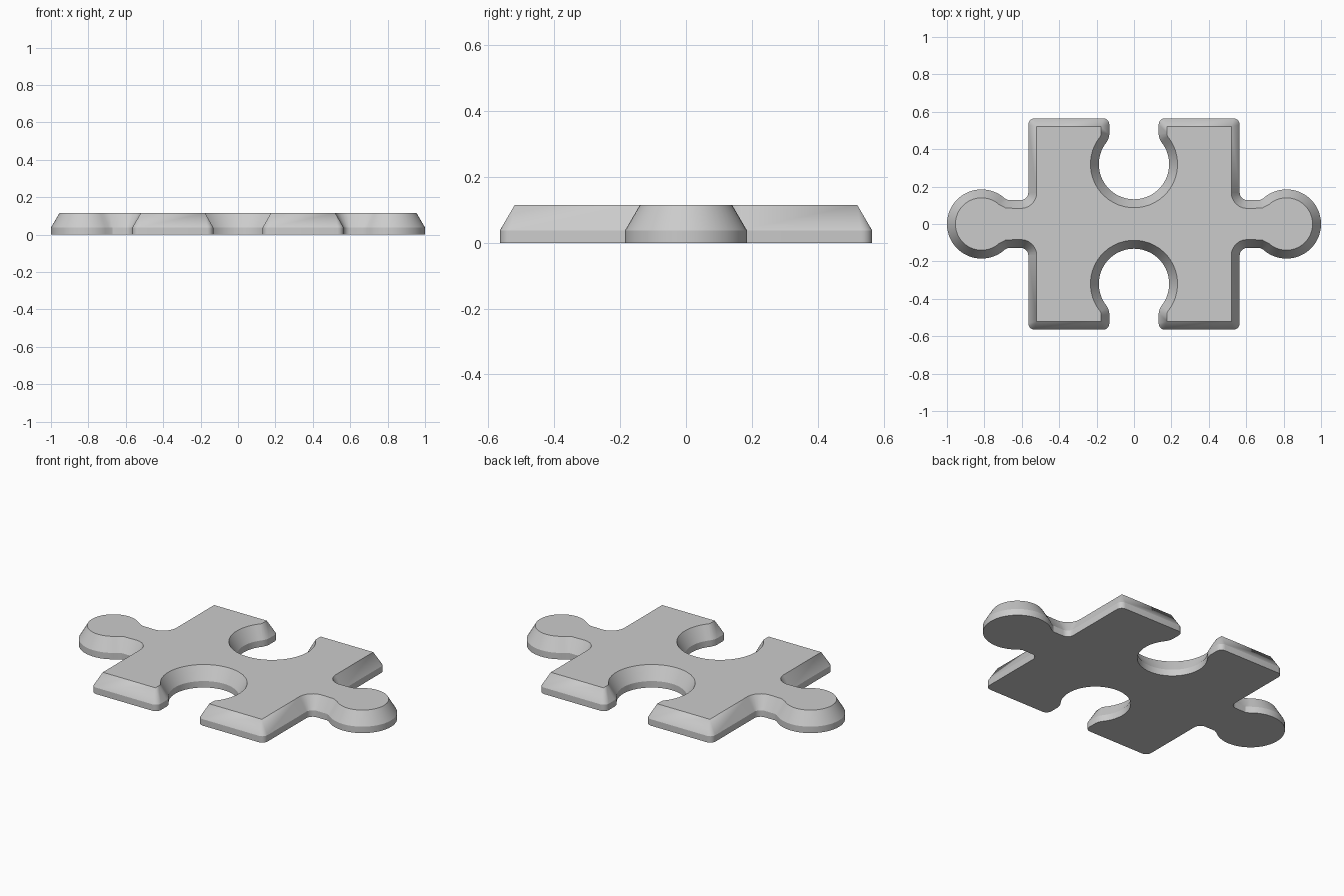
import bpy, bmesh
from math import sin, cos, radians

if "Cube" in bpy.data.objects:
    bpy.data.objects.remove(bpy.data.objects["Cube"])

INSET, Z_RIM, Z_TOP = 0.045, 0.038, 0.115

# Each outline entry pairs a wall point with its inset partner on the top face
pairs = []


def arc(cx, cy, r, r_top, a0, a1, steps):
    for i in range(steps + 1):
        a = radians(a0 + (a1 - a0) * i / steps)
        c, s = cos(a), sin(a)
        pairs.append(((cx + r * c, cy + r * s), (cx + r_top * c, cy + r_top * s)))


# Quarter outline: socket, mouth corner, body corner, neck fillet, tab
arc(0, 0.32, 0.188, 0.188 + INSET, -90, 39, 18)
pairs.append(((0.136, 0.458), (0.176, 0.475)))
pairs.append(((0.132, 0.478), (0.176, 0.488)))
arc(0.165, 0.532, 0.033, 0, 180, 90, 5)
arc(0.532, 0.532, 0.033, 0, 90, 0, 5)
arc(0.605, 0.168, 0.04, 0.04 + INSET, 180, 270, 6)
pairs.append(((0.672, 0.128), (0.685, 0.085)))
arc(0.815, 0, 0.185, 0.185 - INSET, 132, 0, 18)

# Inset sharp convex corners diagonally so the top corners stay square
CORNERS = [((0.165, 0.532), (0.176, 0.52)), ((0.532, 0.532), (0.52, 0.52))]
for i, (o, t) in enumerate(pairs):
    for src, dst in CORNERS:
        if abs(t[0] - src[0]) < 1e-5 and abs(t[1] - src[1]) < 1e-5:
            pairs[i] = (o, dst)

# Mirror the quarter around both axes to a closed clockwise loop
half = pairs + [((ox, -oy), (tx, -ty)) for (ox, oy), (tx, ty) in pairs[-2::-1]]
loop = half + [((-ox, oy), (-tx, ty)) for (ox, oy), (tx, ty) in half[-2:0:-1]]
loop.reverse()

# Bottom, rim and top rings bridged into walls and chamfer
bm = bmesh.new()
rings = [[bm.verts.new((*p[k], z)) for p in loop]
         for k, z in ((0, 0), (0, Z_RIM), (1, Z_TOP))]
n = len(loop)
for lo, hi in zip(rings, rings[1:]):
    for i in range(n):
        j = (i + 1) % n
        bm.faces.new((lo[i], lo[j], hi[j], hi[i]))
bm.faces.new(rings[2])
bm.faces.new(rings[0][::-1])
bmesh.ops.remove_doubles(bm, verts=bm.verts, dist=0.0005)
bmesh.ops.triangulate(bm, faces=[f for f in bm.faces if len(f.verts) > 4])
bmesh.ops.recalc_face_normals(bm, faces=bm.faces)

mesh = bpy.data.meshes.new("puzzle_piece")
bm.to_mesh(mesh)
bm.free()
piece = bpy.data.objects.new("puzzle_piece", mesh)
bpy.context.collection.objects.link(piece)
bpy.context.view_layer.objects.active = piece
piece.select_set(True)
bpy.ops.object.shade_smooth_by_angle(angle=radians(25))
